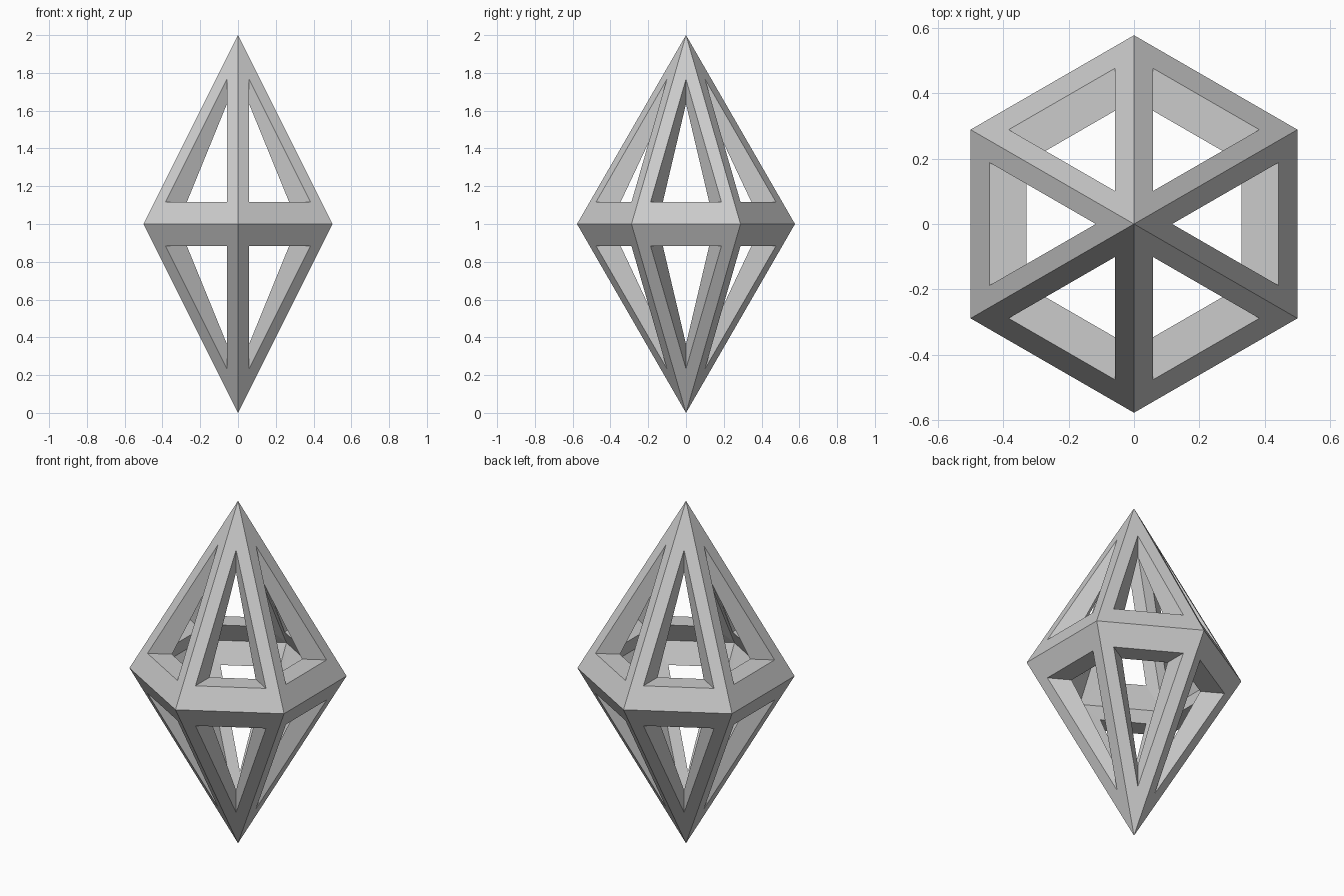
import bpy, bmesh
from math import sin, cos, pi
from mathutils import Vector

RADIUS = 0.577    # hexagon corner radius
DEPTH = 0.13      # thickness of the frame along each corner direction
INSET = 0.35      # how far each window corner sits toward its face centre

if "Cube" in bpy.data.objects:
    bpy.data.objects.remove(bpy.data.objects["Cube"])

# Plain grey material
grey = bpy.data.materials.new("grey")
grey.use_nodes = True
colour = (0.6, 0.6, 0.6, 1)
grey.diffuse_color = colour
grey.node_tree.nodes["Principled BSDF"].inputs["Base Color"].default_value = colour

# Outward direction of each hexagon corner
corners = [Vector((cos(a), sin(a), 0)) for a in (pi / 6 + i * pi / 3 for i in range(6))]
middle = Vector((0, 0, 1))


def add_windowed_face(bm, points, normals):
    """Triangular panel with a triangular window, walls and inner skin."""
    centre = sum(points, Vector()) / 3
    window = [p.lerp(centre, INSET) for p in points]
    rings = [
        points,
        window,
        [w - n * DEPTH for w, n in zip(window, normals)],
        [p - n * DEPTH for p, n in zip(points, normals)],
    ]
    rings = [[bm.verts.new(p) for p in ring] for ring in rings]
    for outer, inner in zip(rings, rings[1:]):
        for i in range(3):
            j = (i + 1) % 3
            bm.faces.new((outer[i], outer[j], inner[j], inner[i]))


# Hexagonal double pyramid frame, six panels above and six below
bm = bmesh.new()
for i in range(6):
    a, b = corners[i], corners[(i + 1) % 6]
    for up in (1, -1):
        tip = Vector((0, 0, up))
        normals = [a, b, tip] if up > 0 else [b, a, tip]
        points = [middle + n * (1 if n is tip else RADIUS) for n in normals]
        add_windowed_face(bm, points, normals)
bmesh.ops.remove_doubles(bm, verts=bm.verts, dist=0.0005)
bmesh.ops.recalc_face_normals(bm, faces=bm.faces)

mesh = bpy.data.meshes.new("crystal_frame")
bm.to_mesh(mesh)
bm.free()
mesh.materials.append(grey)
frame = bpy.data.objects.new("crystal_frame", mesh)
bpy.context.collection.objects.link(frame)
